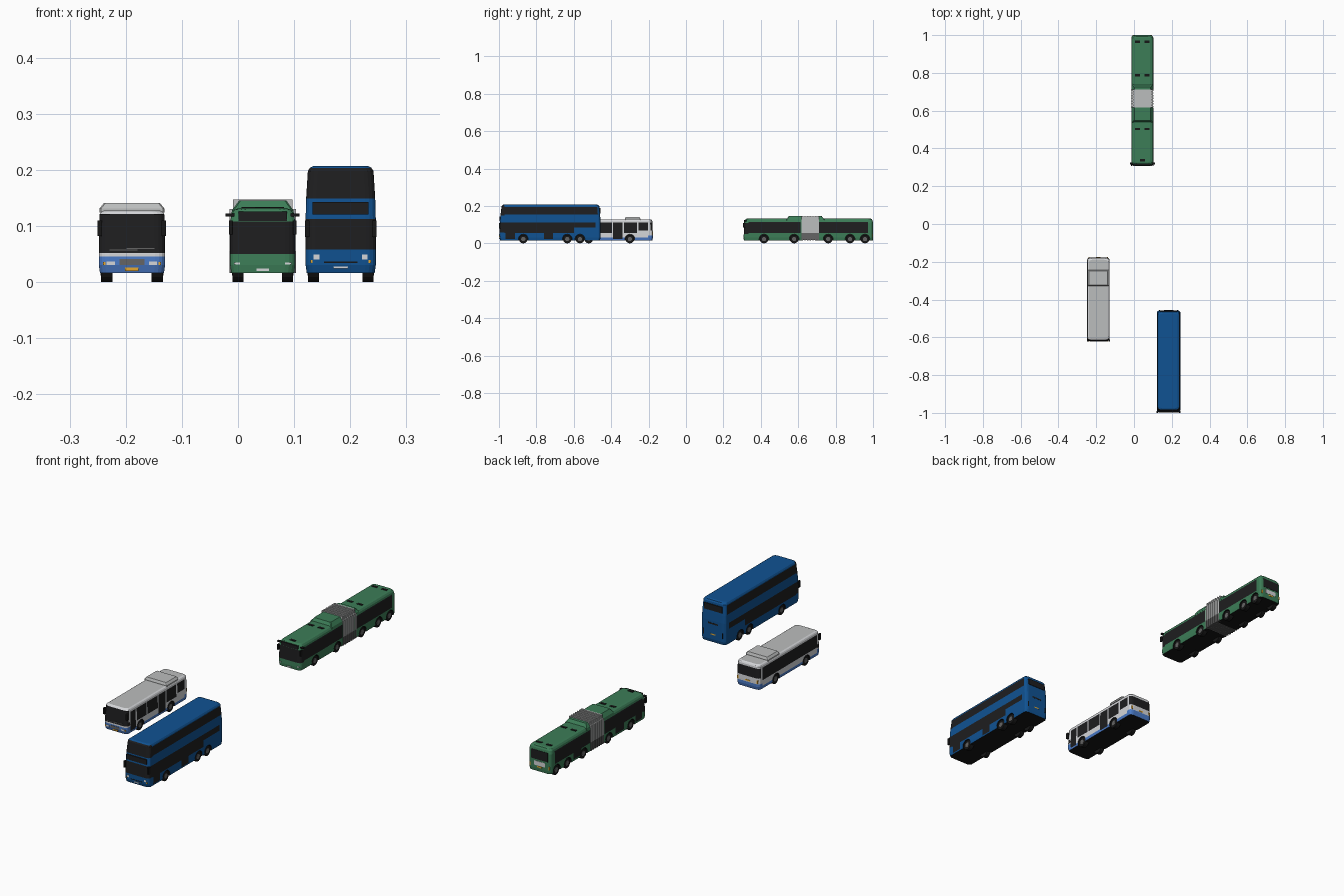
import bpy, bmesh, math
from mathutils import Matrix

if "Cube" in bpy.data.objects:
    bpy.data.objects.remove(bpy.data.objects["Cube"])

# ---- colours (every object shares the same slot order) ----
COLOURS = {
    "green": (0.045, 0.205, 0.095), "blue": (0.005, 0.085, 0.29), "white": (0.66, 0.67, 0.69),
    "roof grey": (0.50, 0.51, 0.51), "light blue": (0.07, 0.20, 0.58), "glass black": (0.013, 0.013, 0.014),
    "chassis black": (0.008, 0.008, 0.008), "orange": (0.85, 0.42, 0.03), "dark grey": (0.13, 0.13, 0.13),
}
MATS, IDX = [], {}
for i, (n, c) in enumerate(COLOURS.items()):
    m = bpy.data.materials.new(n)
    m.diffuse_color = (*c, 1)
    m.use_nodes = True
    m.node_tree.nodes["Principled BSDF"].inputs["Base Color"].default_value = m.diffuse_color
    MATS.append(m)
    IDX[n] = i
GLASS, TYRE = "glass black", "chassis black"


def finish(name, bm):
    me = bpy.data.meshes.new(name)
    bm.to_mesh(me)
    bm.free()
    for m in MATS:
        me.materials.append(m)
    ob = bpy.data.objects.new(name, me)
    bpy.context.collection.objects.link(ob)
    return ob


def boxes(name, items):
    """items: (x0, x1, y0, y1, z0, z1, colour)"""
    bm = bmesh.new()
    for x0, x1, y0, y1, z0, z1, col in items:
        mat = Matrix.Translation(((x0 + x1) / 2, (y0 + y1) / 2, (z0 + z1) / 2)) @ Matrix.Diagonal((x1 - x0, y1 - y0, z1 - z0, 1))
        vs = bmesh.ops.create_cube(bm, size=1, matrix=mat)["verts"]
        for f in {f for v in vs for f in v.link_faces}:
            f.material_index = IDX[col]
    return finish(name, bm)


def discs(name, items):
    """items: (x, y, z, radius, width, colour), axis along x"""
    bm = bmesh.new()
    for x, y, z, r, w, col in items:
        mat = Matrix.Translation((x, y, z)) @ Matrix.Rotation(math.pi / 2, 4, 'Y')
        vs = bmesh.ops.create_cone(bm, cap_ends=True, segments=20, radius1=r, radius2=r, depth=w, matrix=mat)["verts"]
        for f in {f for v in vs for f in v.link_faces}:
            f.material_index = IDX[col]
    return finish(name, bm)


def hull(name, cx, hw, yf, yr, profile, regions, base, roof, rx=0.018, ry=0.012, n=4):
    """Stack of rounded plans. profile: (z, side, front, rear inset); regions: (side, y0, y1, z0, z1, colour)"""
    lo, hi = profile[0][0], profile[-1][0]
    zs = sorted({p[0] for p in profile} | {z for r in regions for z in r[3:5] if lo < z < hi})
    ys = sorted({y for r in regions for y in r[1:3] if yf + 0.024 < y < yr - 0.024})

    def inset(z):
        for a, b in zip(profile, profile[1:]):
            if z <= b[0]:
                t = (z - a[0]) / (b[0] - a[0])
                return [a[k] + t * (b[k] - a[k]) for k in (1, 2, 3)]

    def ring(z):
        s, f, r = inset(z)
        h, y0, y1 = hw - s, yf + f, yr - r

        def arc(sx, py, a0):
            return [(cx + sx * (h - rx) + rx * math.cos(a), py + ry * math.sin(a), z)
                    for a in (math.radians(a0 + 90 * k / n) for k in range(n + 1))]
        return (arc(1, y0 + ry, -90) + [(cx + h, y, z) for y in ys] + arc(1, y1 - ry, 0) + arc(-1, y1 - ry, 90)
                + [(cx - h, y, z) for y in reversed(ys)] + arc(-1, y0 + ry, 180))

    bm = bmesh.new()
    rings = [[bm.verts.new(p) for p in ring(z)] for z in zs]
    for a, b in zip(rings, rings[1:]):
        for j in range(len(a)):
            k = (j + 1) % len(a)
            f = bm.faces.new((a[j], a[k], b[k], b[j]))
            c = f.calc_center_median()
            col = base
            for side, y0, y1, z0, z1, rc in regions:
                if side * (c.x - cx) >= 0 and y0 < c.y < y1 and z0 < c.z < z1:
                    col = rc
            f.material_index = IDX[col]
    bm.faces.new(rings[-1]).material_index = IDX[roof]
    bm.faces.new(rings[0][::-1]).material_index = IDX[TYRE]
    return finish(name, bm)


def add_wheels(name, body, cx, hw, axles, r=0.023):
    """Cut the arches out of the body, then fit tyres and hubs"""
    sides = [(s, y) for y in axles for s in (1, -1)]
    cut = discs("arch_cutter", [(cx + s * (hw - 0.008), y, r, r + 0.003, 0.036, TYRE) for s, y in sides])
    cut.hide_render = True
    mod = body.modifiers.new("arches", 'BOOLEAN')
    mod.operation, mod.solver, mod.object = 'DIFFERENCE', 'EXACT', cut
    bpy.context.view_layer.objects.active = body
    bpy.ops.object.modifier_apply(modifier=mod.name)
    bpy.data.objects.remove(cut)
    discs(name, [(cx + s * (hw - 0.014), y, r, r, 0.02, TYRE) for s, y in sides]
          + [(cx + s * (hw - 0.004), y, r, r * 0.5, 0.002, "dark grey") for s, y in sides])


def plates(name, cx, y, items):
    """Thin plates on a front or rear wall: (x0, x1, z0, z1, colour) relative to the bus centre"""
    boxes(name, [(cx + a, cx + b, y - 0.004, y + 0.004, z0, z1, c) for a, b, z0, z1, c in items])


def mirrors(name, cx, x0, x1, y, z0, z1):
    boxes(name, [(min(cx + s * x0, cx + s * x1), max(cx + s * x0, cx + s * x1), y - 0.006, y + 0.006, z0, z1, TYRE)
                 for s in (1, -1)])


def pair(x0, x1, z0, z1, c):
    return [(x0, x1, z0, z1, c), (-x1, -x0, z0, z1, c)]


# ---- blue double-decker ----
cx, hw, yf, yr = 0.183, 0.0625, -0.998, -0.457
prof = [(0.016, 0.002, 0.005, 0.003), (0.03, 0, 0.001, 0), (0.058, 0, 0, 0), (0.115, 0, 0.003, 0),
        (0.15, 0.001, 0.006, 0.002), (0.198, 0.004, 0.012, 0.006), (0.204, 0.008, 0.016, 0.01), (0.207, 0.014, 0.022, 0.018)]
reg = [(0, -0.975, -0.477, 0.153, 0.194, GLASS), (0, -0.975, -0.6, 0.055, 0.112, GLASS),
       (0, -0.6, -0.485, 0.085, 0.112, GLASS), (1, -0.965, -0.915, 0.022, 0.112, GLASS),
       (1, -0.76, -0.71, 0.022, 0.112, GLASS),
       (0, -2, -0.976, 0.058, 0.112, GLASS), (0, -2, -0.97, 0.149, 0.203, GLASS)]
body = hull("double_decker_body", cx, hw, yf, yr, prof, reg, "blue", "blue")
add_wheels("double_decker_wheels", body, cx, hw, (-0.87, -0.635, -0.567))
plates("double_decker_front_details", cx, yf + 0.0045, [(-0.05, 0.05, 0.12, 0.143, GLASS)])
plates("double_decker_lights", cx, yf + 0.0035, pair(0.038, 0.048, 0.04, 0.049, "white")
       + pair(0.05, 0.054, 0.034, 0.039, "orange")
       + [(-0.013, 0.013, 0.024, 0.028, "white"), (-0.03, 0.03, 0.034, 0.0365, TYRE)])
plates("double_decker_rear_details", cx, yr - 0.0045, [(-0.045, 0.045, 0.16, 0.188, GLASS)])
plates("double_decker_rear_grille", cx, yr - 0.0035, [(-0.025, 0.025, 0.098, 0.105, GLASS), (-0.013, 0.013, 0.05, 0.055, "orange")]
       + pair(0.045, 0.05, 0.045, 0.07, TYRE))
mirrors("double_decker_mirrors", cx, 0.056, 0.064, yf + 0.003, 0.08, 0.11)

# ---- white city bus ----
cx, hw, yf, yr = -0.189, 0.059, -0.621, -0.177
prof = [(0.016, 0.002, 0.004, 0.003), (0.03, 0, 0, 0), (0.05, 0, 0, 0), (0.12, 0.001, 0.006, 0.003),
        (0.125, 0.004, 0.01, 0.006), (0.128, 0.01, 0.016, 0.012)]
reg = [(0, -2, 2, 0.01, 0.03, "light blue"), (0, -2, -0.601, 0.01, 0.046, "light blue"),
       (0, -2, -0.601, 0.052, 0.121, GLASS), (0, -0.2, 2, 0.01, 0.042, "light blue"),
       (0, -0.195, 2, 0.068, 0.112, GLASS), (-1, -0.596, -0.2, 0.055, 0.112, GLASS),
       (1, -0.594, -0.556, 0.024, 0.112, GLASS), (1, -0.548, -0.478, 0.055, 0.112, GLASS),
       (1, -0.472, -0.396, 0.055, 0.112, GLASS), (1, -0.39, -0.34, 0.024, 0.112, GLASS),
       (1, -0.332, -0.262, 0.055, 0.112, GLASS), (1, -0.254, -0.202, 0.068, 0.112, GLASS)]
body = hull("city_bus_body", cx, hw, yf, yr, prof, reg, "white", "roof grey")
add_wheels("city_bus_wheels", body, cx, hw, (-0.52, -0.30))
hull("city_bus_roof_unit", cx, 0.058, -0.327, -0.244, [(0.124, 0, 0, 0), (0.131, 0, 0, 0), (0.141, 0.008, 0.004, 0.004)],
     [], "roof grey", "roof grey", 0.003, 0.003, 1)
plates("city_bus_front_details", cx, yf + 0.003, [(-0.022, 0.022, 0.03, 0.041, "dark grey"),
       (-0.012, 0.012, 0.02, 0.026, "orange")] + pair(0.03, 0.045, 0.03, 0.037, "white")
       + pair(0.047, 0.052, 0.03, 0.036, "orange"))
plates("city_bus_rear_details", cx, yr - 0.003, [(-0.012, 0.012, 0.046, 0.052, "orange")] + pair(0.046, 0.052, 0.045, 0.06, "orange"))
boxes("city_bus_wipers", [(cx - 0.04, cx + 0.01, yf - 0.001, yf + 0.003, 0.056, 0.058, "dark grey"),
                          (cx - 0.01, cx + 0.04, yf - 0.001, yf + 0.003, 0.059, 0.061, "dark grey")])
mirrors("city_bus_mirrors", cx, 0.053, 0.061, yf + 0.004, 0.082, 0.11)

# ---- green articulated bus ----
cx, hw, yf, yr = 0.044, 0.058, 0.308, 1.0
roof_lv = [(0.016, 0.002), (0.03, 0), (0.108, 0), (0.122, 0.003), (0.129, 0.008), (0.132, 0.016)]
prof_f = [(z, s, s * 0.8 + max(0, z - 0.05) * 0.06, 0) for z, s in roof_lv]
prof_r = [(z, s, 0, s * 0.8) for z, s in roof_lv]
reg = [(0, 0.335, 0.608, 0.055, 0.114, GLASS), (0, -2, 0.33, 0.05, 0.108, GLASS),
       (-1, 0.34, 0.385, 0.024, 0.114, GLASS), (-1, 0.47, 0.53, 0.024, 0.114, GLASS)]
front = hull("articulated_front_body", cx, hw, yf, 0.625, prof_f, reg, "green", "green")
add_wheels("articulated_front_wheels", front, cx, hw, (0.417, 0.578))
reg = [(0, 0.715, 0.972, 0.055, 0.114, GLASS), (-1, 0.78, 0.835, 0.024, 0.114, GLASS)]
rear = hull("articulated_rear_body", cx, hw, 0.695, yr, prof_r, reg, "green", "green")
add_wheels("articulated_rear_wheels", rear, cx, hw, (0.76, 0.877, 0.957))
for nm, y0, y1, fi, ri in (("front", 0.537, 0.62, 0.012, 0), ("rear", 0.708, 0.74, 0, 0.014)):
    hull("articulated_roof_rise_" + nm, cx, 0.0565, y0, y1, [(0.118, 0, 0, 0), (0.128, 0.002, 0, 0), (0.145, 0.014, fi, ri)],
         [], "green", "green", 0.003, 0.003, 1)

# bellows: alternating ribs, darker below the belt line
ribs = []
for i in range(13):
    y0, d = 0.618 + i * 0.0072, 0.003 * (i % 2)
    h = hw + 0.001 - d
    ribs += [(cx - h, cx + h, y0, y0 + 0.0072, 0.016 + d, 0.055, "dark grey"),
             (cx - h, cx + h, y0, y0 + 0.0072, 0.055, 0.13, "roof grey"),
             (cx - h + 0.006, cx + h - 0.006, y0, y0 + 0.0072, 0.13, 0.147 - d, "roof grey")]
boxes("articulated_bellows", ribs)

# roof hatches
boxes("articulated_roof_hatches", [(cx + x - 0.013, cx + x + 0.013, y - 0.006, y + 0.006, 0.128, 0.134, TYRE)
      for x, y in ((-0.025, 0.965), (0.025, 0.965), (-0.025, 0.787), (0.025, 0.787),
                   (-0.025, 0.503), (0.025, 0.503), (0, 0.337))])
plates("articulated_sign", cx, yf + 0.0065, [(-0.043, 0.043, 0.109, 0.126, GLASS)])
plates("articulated_front_details", cx, yf + 0.003, [(-0.011, 0.011, 0.02, 0.024, "white")]
       + pair(0.04, 0.051, 0.031, 0.035, "white"))
plates("articulated_rear_details", cx, yr - 0.003, [(-0.042, 0.042, 0.07, 0.112, GLASS),
       (-0.028, 0.028, 0.042, 0.062, "white"), (-0.012, 0.012, 0.034, 0.04, "orange")]
       + pair(0.046, 0.051, 0.035, 0.05, "orange"))
mirrors("articulated_mirrors", cx, 0.05, 0.066, yf + 0.012, 0.117, 0.122)
mirrors("articulated_mirror_heads", cx, 0.054, 0.06, yf + 0.004, 0.085, 0.11)
